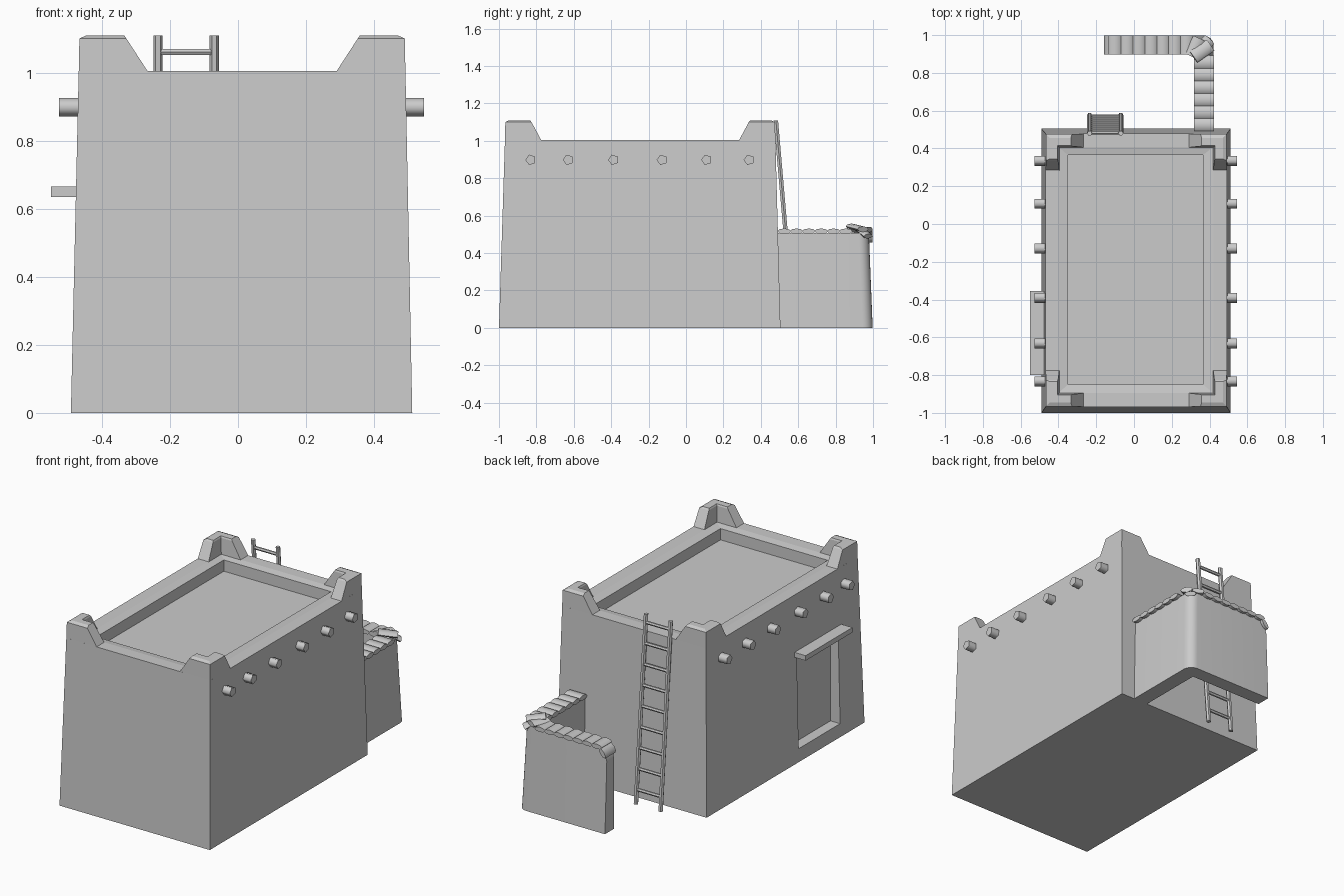
import bpy, bmesh
from math import pi, sin, cos, radians
from mathutils import Matrix, Euler

if "Cube" in bpy.data.objects:
    bpy.data.objects.remove(bpy.data.objects["Cube"])


def finish(bm, name):
    bmesh.ops.recalc_face_normals(bm, faces=bm.faces[:])
    me = bpy.data.meshes.new(name)
    bm.to_mesh(me)
    bm.free()
    ob = bpy.data.objects.new(name, me)
    bpy.context.collection.objects.link(ob)
    return ob


def smooth(ob, angle):
    bpy.ops.object.select_all(action='DESELECT')
    ob.select_set(True)
    bpy.context.view_layer.objects.active = ob
    bpy.ops.object.shade_smooth_by_angle(angle=radians(angle))


def loft(name, rings):
    """Closed solid through rings of equal point count."""
    bm = bmesh.new()
    vs = [[bm.verts.new(p) for p in r] for r in rings]
    n = len(rings[0])
    for a, b in zip(vs, vs[1:]):
        for i in range(n):
            j = (i + 1) % n
            bm.faces.new((a[i], a[j], b[j], b[i]))
    bm.faces.new(vs[0])
    bm.faces.new(vs[-1])
    return finish(bm, name)


def rect(x0, x1, y0, y1, z):
    return [(x0, y0, z), (x1, y0, z), (x1, y1, z), (x0, y1, z)]


def box(name, x0, x1, y0, y1, z0, z1):
    return loft(name, [rect(x0, x1, y0, y1, z0), rect(x0, x1, y0, y1, z1)])


def rod(name, centre, radius, length, sides, rot=(0, 0, 0), flat=1.0):
    """Cylinder along x, optionally flattened in z, then rotated."""
    bm = bmesh.new()
    bmesh.ops.create_cone(bm, cap_ends=True, segments=sides, radius1=radius,
                          radius2=radius, depth=length)
    bm.transform(Matrix.Translation(centre) @ Euler(rot).to_matrix().to_4x4()
                 @ Matrix.Diagonal((1, 1, flat, 1)) @ Matrix.Rotation(pi / 2, 4, 'Y'))
    return finish(bm, name)


# House body: tapered walls, broad parapet rim, shallow sunken roof
house = loft("house_walls", [
    rect(-.491, .512, -1, .505, 0),
    rect(-.468, .492, -.968, .478, 1.005),
    rect(-.40, .42, -.895, .408, 1.005),
    rect(-.35, .365, -.85, .365, .998),
    rect(-.35, .365, -.85, .365, .93)])

# Doorway recess in the left wall
cutter = box("doorway_cutter", -.6, -.425, -.77, -.375, .08, .64)
cutter.hide_render = True
mod = house.modifiers.new("doorway", 'BOOLEAN')
mod.operation = 'DIFFERENCE'
mod.solver = 'EXACT'
mod.object = cutter
bpy.context.view_layer.objects.active = house
bpy.ops.object.modifier_apply(modifier=mod.name)
bpy.data.objects.remove(cutter)
box("door_lintel", -.55, -.455, -.80, -.355, .635, .665)


# Raised L-shaped parapet corners
def l_ring(cx, cy, sx, sy, ax, ay, t, z, inset=0):
    pts = [(inset, inset), (ax, inset), (ax, t), (t, t), (t, ay), (inset, ay)]
    return [(cx + sx * u, cy + sy * v, z) for u, v in pts]


for sx, cx in ((1, -.468), (-1, .492)):
    for sy, cy in ((1, -.968), (-1, .478)):
        loft("parapet_corner", [
            l_ring(cx, cy, sx, sy, .205, .196, .073, 1.0),
            l_ring(cx, cy, sx, sy, .140, .142, .066, 1.10, .002),
            l_ring(cx, cy, sx, sy, .134, .134, .062, 1.109, .022)])

# Protruding roof beam ends on both sides
for y in (-.83, -.63, -.388, -.128, .11, .337):
    for x in (-.4875, .5085):
        smooth(rod("roof_beam_end", (x, y, .898), .029, .076, 5, (pi, 0, 0)), 75)


# Leaning ladder with six-sided rails
def ladder_y(z):
    return .577 - .087 * z


def hexagon(x, y, z, r):
    return [(x + r * cos(i * pi / 3), y + r * sin(i * pi / 3), z) for i in range(6)]


for x in (-.235, -.07):
    loft("ladder_rail", [hexagon(x, ladder_y(z), z, .0135) for z in (0, 1.109)])
for i in range(9):
    z = 1.06 - .122 * i
    rod("ladder_rung", (-.1525, ladder_y(z), z), .01, .15, 6)


# Yard wall: L plan with rounded outer corner and rounded-off free end
def wall_ring(z, end):
    lean = .02 * z / .5
    xo, yo, r = .422 - lean, .998 - lean, .055
    arc = [(xo - r + r * cos(a), yo - r + r * sin(a))
           for a in (pi / 2 * i / 6 for i in range(7))]
    pts = [(.328, .47), (xo, .47)] + arc + [(end, yo), (end, .912), (.328, .912)]
    return [(x, y, z) for x, y in pts]


smooth(loft("yard_wall", [wall_ring(z, e) for z, e in
                          ((0, -.158), (.43, -.158), (.465, -.15),
                           (.49, -.133), (.508, -.10))]), 30)


# Coping tiles along both legs, the last one tipping over the wall's end
def tile(name, centre, radius, length, rot=(0, 0, 0)):
    rot = [radians(a) for a in rot]
    smooth(rod(name, centre, radius, length, 8, rot, .42), 50)


for i in range(6):
    tile("coping_tile", (.37, .525 + .066 * i, .516), .036, .106)
for i in range(7):
    tile("coping_tile", (-.10 + .063 * i, .947, .514), .035, .1, (0, 0, 90))
tile("coping_tile_end", (-.138, .947, .482), .033, .1, (-52, 0, 90))

# Corner tiles fanned over the bend
tile("corner_tile", (.325, .935, .525), .036, .105, (0, 0, 65))
tile("corner_tile", (.36, .915, .535), .036, .11, (0, 8, 35))
tile("corner_tile", (.378, .953, .507), .034, .07, (0, 30, 45))
